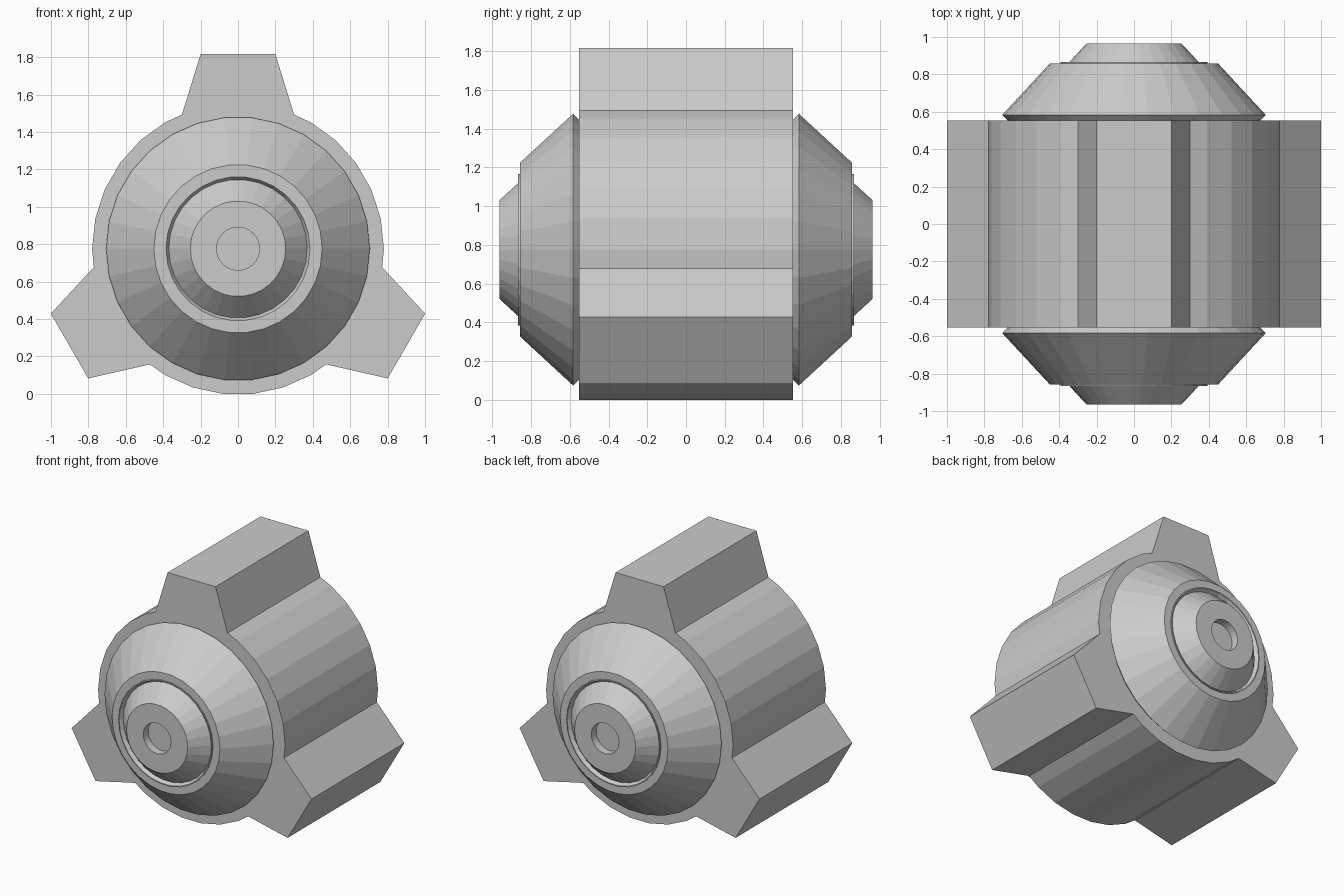
import bpy, bmesh
from math import sin, cos, radians, atan2, hypot

if "Cube" in bpy.data.objects:
    bpy.data.objects.remove(bpy.data.objects["Cube"])

SIDES = 30
RADIUS = 0.78
HALF = 0.553
CZ = RADIUS * cos(radians(6))   # axis height, lower facet rests on z = 0


def finish(bm, name):
    bmesh.ops.remove_doubles(bm, verts=bm.verts, dist=1e-5)
    bmesh.ops.recalc_face_normals(bm, faces=bm.faces)
    mesh = bpy.data.meshes.new(name)
    bm.to_mesh(mesh)
    bm.free()
    obj = bpy.data.objects.new(name, mesh)
    obj.location.z = CZ
    bpy.context.collection.objects.link(obj)
    return obj


# Drum with three tapered lugs: one outline extruded along y
def make_body():
    outline = []
    for k in range(3):
        a = radians(90 + 120 * k)
        for r, w in ((0.717, -0.3), (1.04, -0.2), (1.04, 0.2), (0.717, 0.3)):
            t = a + atan2(w, r)
            d = hypot(r, w)
            outline.append((d * cos(t), d * sin(t)))
        for i in range(6):
            t = a + radians(30 + 12 * i)
            outline.append((RADIUS * cos(t), RADIUS * sin(t)))
    bm = bmesh.new()
    face = bm.faces.new([bm.verts.new((x, -HALF, z)) for x, z in outline])
    ext = bmesh.ops.extrude_face_region(bm, geom=[face], use_keep_orig=True)
    moved = [g for g in ext["geom"] if isinstance(g, bmesh.types.BMVert)]
    bmesh.ops.translate(bm, verts=moved, vec=(0, 2 * HALF, 0))
    finish(bm, "lugged_drum")


# Stepped conical end cap: profile (radius, distance from middle) spun about y
CAP = [(0.675, HALF), (0.705, 0.583), (0.45, 0.858), (0.393, 0.858),
       (0.393, 0.866), (0.385, 0.866), (0.37, 0.84), (0.255, 0.964),
       (0.115, 0.964), (0.115, 0.905)]


def make_cap(name, side):
    bm = bmesh.new()
    rings = []
    for r, y in CAP:
        rings.append([bm.verts.new((r * cos(radians(12 * i)), side * y,
                                    r * sin(radians(12 * i))))
                      for i in range(SIDES)])
    for a, b in zip(rings, rings[1:]):
        for i in range(SIDES):
            j = (i + 1) % SIDES
            bm.faces.new((a[i], a[j], b[j], b[i]))
    bm.faces.new(rings[0])     # seat against the drum
    bm.faces.new(rings[-1])    # floor of the centre hole
    finish(bm, name)


make_body()
make_cap("front_cap", -1)
make_cap("back_cap", 1)
